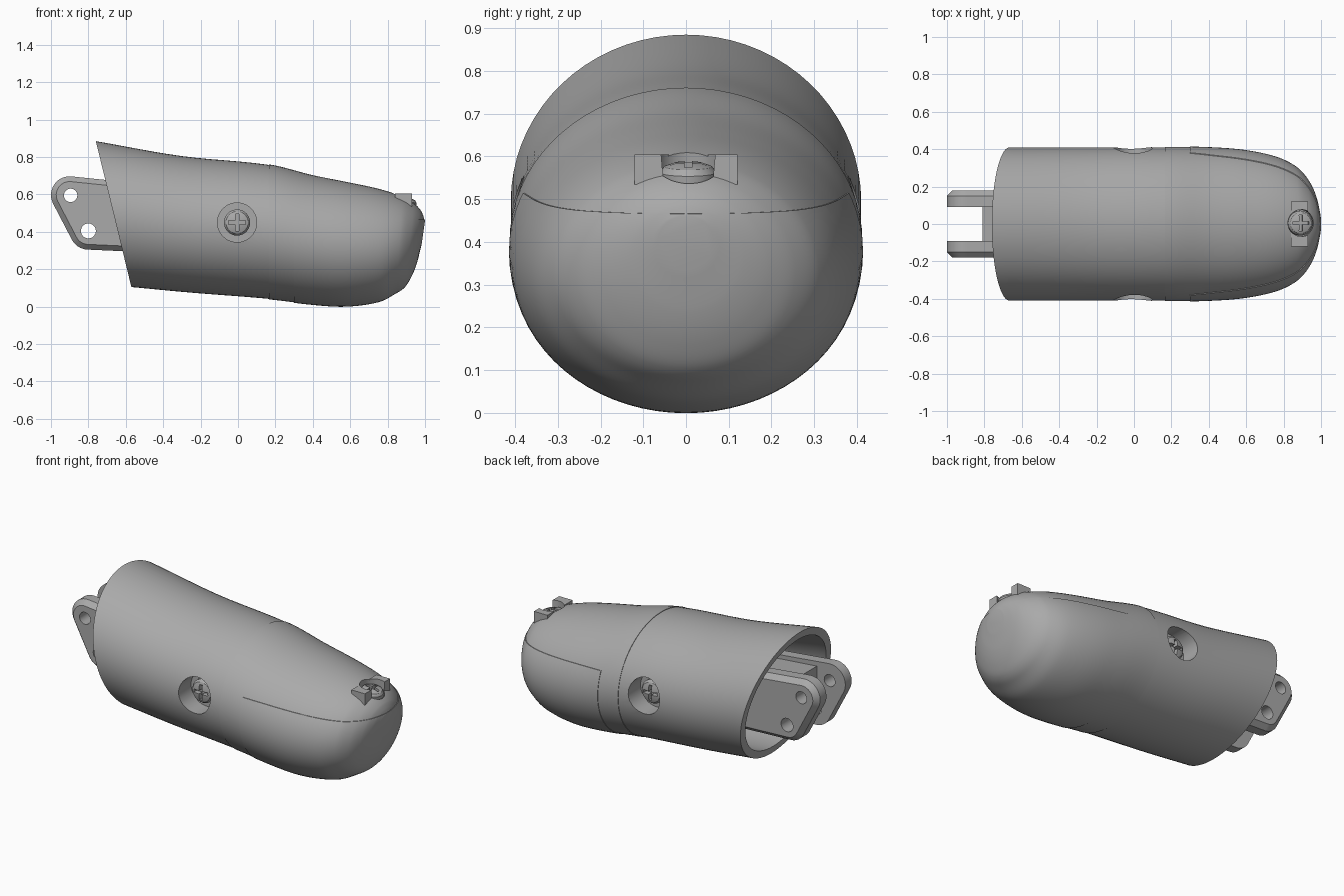
import bpy, bmesh, math
from mathutils import Vector, Matrix

if "Cube" in bpy.data.objects:
    bpy.data.objects.remove(bpy.data.objects["Cube"])

grey = bpy.data.materials.new("plain grey")
grey.use_nodes = True
COLOUR = (0.4, 0.4, 0.4, 1)
grey.diffuse_color = COLOUR
grey.node_tree.nodes["Principled BSDF"].inputs["Base Color"].default_value = COLOUR


def finish(obj, angle=28):
    obj.data.shade_smooth()
    obj.data.set_sharp_from_angle(angle=math.radians(angle))


def make(name, bm):
    bmesh.ops.recalc_face_normals(bm, faces=bm.faces)
    me = bpy.data.meshes.new(name)
    bm.to_mesh(me)
    bm.free()
    me.materials.append(grey)
    obj = bpy.data.objects.new(name, me)
    bpy.context.scene.collection.objects.link(obj)
    finish(obj)
    return obj


def cut(obj, cutter):
    """Subtract the cutter for good and remove it."""
    mod = obj.modifiers.new("cut", 'BOOLEAN')
    mod.operation, mod.solver, mod.object = 'DIFFERENCE', 'EXACT', cutter
    bpy.context.view_layer.update()
    deps = bpy.context.evaluated_depsgraph_get()
    me = bpy.data.meshes.new_from_object(obj.evaluated_get(deps))
    obj.modifiers.clear()
    obj.data = me
    bpy.data.objects.remove(cutter)
    finish(obj)


def skin(rings):
    """Closed solid through rings of equal point count."""
    bm = bmesh.new()
    loops = [[bm.verts.new(p) for p in ring] for ring in rings]
    n = len(loops[0])
    for a, b in zip(loops, loops[1:]):
        for i in range(n):
            j = (i + 1) % n
            bm.faces.new((a[i], a[j], b[j], b[i]))
    bm.faces.new(loops[0])
    bm.faces.new(loops[-1][::-1])
    return bm


def lathe(name, profile, matrix, n=40):
    """Solid of (radius, height) steps about local z."""
    rings = [[matrix @ Vector((r * math.cos(t * math.tau / n), r * math.sin(t * math.tau / n), h))
              for t in range(n)] for r, h in profile]
    return make(name, skin(rings))


def box(name, size, matrix):
    bm = bmesh.new()
    bmesh.ops.create_cube(bm, size=1)
    bmesh.ops.transform(bm, matrix=matrix @ Matrix.Diagonal((*size, 1)), verts=bm.verts)
    return make(name, bm)


# Body stations: top x, top z, bottom x, bottom z, half width
STATIONS = [
    (-.76, .885, -.57, .105, .41), (-.3, .805, -.25, .075, .41),
    (.165, .758, .165, .042, .41), (.4, .70, .4, .015, .405),
    (.6, .66, .58, .006, .39), (.76, .625, .75, .03, .355),
    (.88, .585, .84, .075, .305), (.94, .55, .89, .11, .25),
    (.975, .515, .925, .165, .19), (.99, .485, .955, .24, .13),
    (.998, .455, .98, .34, .06)]
STEPS = 6


def smooth_stations():
    pts = [Vector(s) for s in STATIONS]
    out = []
    for i in range(len(pts) - 1):
        p1, p2 = pts[i], pts[i + 1]
        p0, p3 = pts[max(i - 1, 0)], pts[min(i + 2, len(pts) - 1)]
        d1 = (p2 - p0) / (p2[0] - p0[0]) * (p2[0] - p1[0])
        d2 = (p3 - p1) / (p3[0] - p1[0]) * (p2[0] - p1[0])
        for k in range(STEPS):
            t = k / STEPS
            out.append(p1 * (2*t**3 - 3*t*t + 1) + d1 * (t**3 - 2*t*t + t)
                       + p2 * (3*t*t - 2*t**3) + d2 * (t**3 - t*t))
    return out + [pts[-1]]


def ring(s, inset=0, shift=0, n=72):
    xt, zt, xb, zb, w = s
    pts = []
    for i in range(n):
        a = math.tau * i / n
        u = (1 + math.cos(a)) / 2
        z = (zt + zb) / 2 + ((zt - zb) / 2 - inset) * math.cos(a)
        pts.append((xb + (xt - xb) * u + shift, (w - inset) * math.sin(a), z))
    return pts


body = smooth_stations()
split = 2 * STEPS

# Rear sleeve with its open socket
sleeve = make("rear_sleeve", skin([ring(s) for s in body[:split + 1]]))
socket = [ring(body[0], .045, -.1)] + [ring(s, .045) for s in body[:STEPS + 1]]
cut(sleeve, make("socket_cutter", skin(socket)))

# Fingertip shell
tip = make("tip_shell", skin([ring(s, -.003) for s in body[split:]]))

# Fingertip pad, a thin raised skin below the side seam
bm = skin([ring(s, -.006, .002) for s in body[split:]])
for co, no in (((.3, 0, 0), (-1, 0, 0)), ((.51, 0, .5), (.07, 0, 1))):
    res = bmesh.ops.bisect_plane(bm, geom=bm.verts[:] + bm.edges[:] + bm.faces[:],
                                 plane_co=co, plane_no=no, clear_outer=True)
    rim = [e for e in res["geom_cut"] if isinstance(e, bmesh.types.BMEdge)]
    bmesh.ops.contextual_create(bm, geom=rim)
pad = make("tip_pad", bm)


def screw(name, matrix, r, height):
    """Domed head with a cross slot, its axis along local z."""
    head = lathe(name, [(r, 0), (r, height * .6), (r * .85, height * .85),
                        (r * .5, height), (r * .1, height * 1.04)], matrix)
    for turn in (0, math.pi / 2):
        m = matrix @ Matrix.Rotation(turn, 4, 'Z') @ Matrix.Translation((0, 0, height))
        cut(head, box("slot_cutter", (r * 1.3, r * .27, height), m))


# Side screws in round pockets
for side, word in ((-1, "right"), (1, "left")):
    m = Matrix.Translation((-.005, side * .29, .45)) @ Matrix.Rotation(-side * math.pi / 2, 4, 'X')
    cut(sleeve, lathe("pocket_cutter", [(.105, 0), (.105, .3)], m))
    screw(word + "_side_screw", m, .07, .06)

# Tip screw between two small raised lugs
m = Matrix.Translation((.885, .005, .53)) @ Matrix.Rotation(math.radians(8), 4, 'Y')
lugs = box("tip_screw_lugs", (.09, .24, .07), Matrix.Translation((.885, 0, .57)))
for target in (tip, lugs):
    cut(target, lathe("tip_pocket_cutter", [(.072, 0), (.072, .3)], m))
screw("tip_screw", m, .066, .055)


# Hinge bracket: two drilled prongs joined by a web
def prong_outline(y, r):
    pts = []
    for cx, cz, a0, a1 in ((-.9, .597, 85, 208), (-.8, .405, 208, 265)):
        for k in range(13):
            a = math.radians(a0 + (a1 - a0) * k / 12)
            pts.append((cx + r * math.cos(a), y, cz + r * math.sin(a)))
    return pts + [(-.25, y, .38 - r), (-.25, y, .53 + r)]


for side, word in ((-1, "right"), (1, "left")):
    prong = make(word + "_prong", skin([prong_outline(side * y, r)
                                        for y, r in ((.09, .1), (.15, .1), (.18, .072))]))
    for x, z, r in ((-.895, .595, .036), (-.8, .405, .04)):
        m = Matrix.Translation((x, 0, z)) @ Matrix.Rotation(math.pi / 2, 4, 'X')
        cut(prong, lathe("pin_hole_cutter", [(r, -.3), (r, .3)], m, 28))
web = [(-.7, .325), (-.81, .5), (-.81, .66), (-.25, .61), (-.25, .3)]
make("prong_web", skin([[(x, y, z) for x, z in web] for y in (-.092, .092)]))
